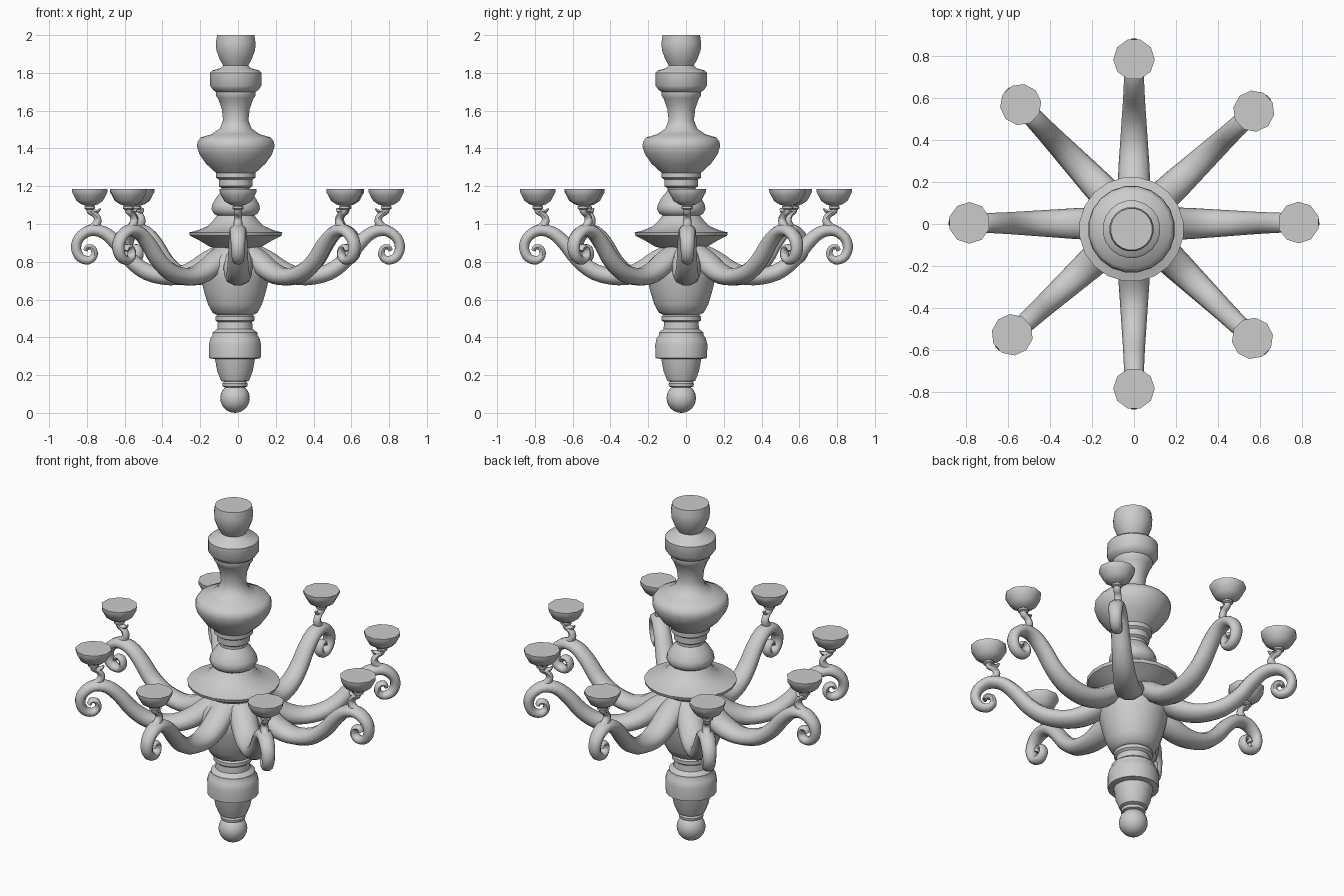
import bpy, bmesh, math
from mathutils import Vector, Matrix

if "Cube" in bpy.data.objects:
    bpy.data.objects.remove(bpy.data.objects["Cube"])


def finish(bm, name, angle=40):
    bmesh.ops.recalc_face_normals(bm, faces=bm.faces[:])
    me = bpy.data.meshes.new(name)
    bm.to_mesh(me)
    bm.free()
    ob = bpy.data.objects.new(name, me)
    bpy.context.collection.objects.link(ob)
    bpy.ops.object.select_all(action='DESELECT')
    bpy.context.view_layer.objects.active = ob
    ob.select_set(True)
    bpy.ops.object.shade_smooth_by_angle(angle=math.radians(angle))
    return ob


def skin(bm, rings):
    """Bridge a list of closed vertex rings and cap both ends."""
    n = len(rings[0])
    loops = [[bm.verts.new(p) for p in ring] for ring in rings]
    for a, b in zip(loops, loops[1:]):
        for i in range(n):
            j = (i + 1) % n
            bm.faces.new((a[i], a[j], b[j], b[i]))
    bm.faces.new(loops[0][::-1])
    bm.faces.new(loops[-1])


def lathe(bm, profile, sides, cx=0, cy=0):
    turn = [2 * math.pi * (i + .5) / sides for i in range(sides)]
    skin(bm, [[Vector((cx + r * math.cos(t), cy + r * math.sin(t), z)) for t in turn]
              for r, z in profile])


def spline(pts, steps):
    """Catmull-Rom through points of any dimension."""
    ext = [pts[0]] + pts + [pts[-1]]
    out = []
    for k in range(1, len(ext) - 2):
        for s in range(steps):
            t = s / steps
            out.append([.5 * (2 * b + (c - a) * t + (2 * a - 5 * b + 4 * c - d) * t * t
                              + (3 * b - a - 3 * c + d) * t ** 3)
                        for a, b, c, d in zip(*ext[k - 1:k + 3])])
    return out + [list(pts[-1])]


def sweep(bm, stations, sides=10, steps=3):
    """Sweep an ellipse along (r, z, half width, half thickness) in the xz plane."""
    st = spline(stations, steps)
    rings = []
    for i, (r, z, w, h) in enumerate(st):
        a, b = st[max(i - 1, 0)], st[min(i + 1, len(st) - 1)]
        tan = Vector((b[0] - a[0], 0, b[1] - a[1])).normalized()
        nor = Vector((-tan.z, 0, tan.x))
        rings.append([Vector((r, 0, z)) + nor * h * math.sin(t) + Vector((0, w * math.cos(t), 0))
                      for t in (2 * math.pi * k / sides for k in range(sides))])
    skin(bm, rings)


# Turned central column, set slightly off the arm centre
CX, CY = -.012, -.025
upper = [(.06, .86), (.14, .88), (.19, .91), (.245, .938), (.25, .955), (.20, .968), (.15, .99),
         (.12, 1.02), (.10, 1.045), (.118, 1.055), (.13, 1.08), (.125, 1.105), (.105, 1.14),
         (.075, 1.175), (.075, 1.19), (.09, 1.20), (.09, 1.235), (.105, 1.245), (.105, 1.27),
         (.16, 1.32), (.195, 1.37), (.208, 1.41), (.205, 1.435), (.188, 1.458), (.13, 1.475),
         (.085, 1.505), (.068, 1.55), (.075, 1.61), (.095, 1.665), (.107, 1.68), (.107, 1.70),
         (.122, 1.71), (.138, 1.733), (.138, 1.80), (.125, 1.813), (.08, 1.825), (.067, 1.84),
         (.085, 1.87), (.104, 1.92), (.106, 1.96), (.10, 2.0)]
bm = bmesh.new()
lathe(bm, upper, 20, CX, CY)
finish(bm, "upper_column")

lower = [(.09, .135), (.066, .14), (.068, .155), (.06, .165), (.075, .17), (.095, .22),
         (.107, .285), (.138, .29), (.14, .36), (.132, .395), (.12, .41), (.12, .425),
         (.095, .445), (.092, .48), (.105, .49), (.105, .51), (.095, .518), (.12, .53),
         (.145, .575), (.165, .64), (.182, .71), (.19, .765), (.175, .81), (.12, .87), (.06, .92)]
lower[0] = (.05, .135)
bm = bmesh.new()
lathe(bm, lower, 20, CX - .004, CY)
finish(bm, "lower_column")

# Ball finial
bm = bmesh.new()
bmesh.ops.create_uvsphere(bm, u_segments=20, v_segments=12, radius=.078,
                          matrix=Matrix.Translation((CX - .004, CY, .078)))
finish(bm, "ball_finial")

# Scrolled arm: broad root under the plate, dip, rise, then a curl
ARM = [(.06, .87, .06, .04), (.15, .81, .075, .055), (.25, .745, .075, .055),
       (.36, .72, .068, .047), (.48, .745, .06, .046), (.57, .81, .054, .043),
       (.64, .895, .05, .04), (.71, .955, .047, .035), (.785, .965, .044, .031),
       (.842, .925, .04, .029), (.857, .87, .036, .028), (.835, .822, .033, .026),
       (.79, .808, .03, .023), (.76, .835, .028, .019), (.768, .872, .026, .016),
       (.797, .878, .024, .014), (.808, .858, .022, .012)]
# Curved stem with a small leaf tip
STEM = [(.80, .965, .03, .024), (.76, .985, .025, .024), (.742, 1.02, .022, .02),
        (.757, 1.05, .02, .017), (.782, 1.066, .02, .018), (.785, 1.09, .022, .02)]
LEAF = [(.775, 1.068, .018, .012), (.745, 1.066, .016, .011), (.728, 1.082, .006, .005)]
# Candle cup with flat top and collar
CUP = [(.018, 1.075), (.03, 1.082), (.03, 1.092), (.022, 1.097), (.045, 1.104), (.073, 1.122),
       (.088, 1.15), (.098, 1.168), (.099, 1.186)]

ANGLES = [0.5, 43.3, 90, 133.5, 179.6, 222.3, 270, 316]
for n, deg in enumerate(ANGLES, 1):
    rot = Matrix.Rotation(math.radians(deg), 4, 'Z')
    bm = bmesh.new()
    sweep(bm, ARM)
    finish(bm, f"arm_{n}", 50).matrix_world = rot
    bm = bmesh.new()
    sweep(bm, STEM, 8)
    sweep(bm, LEAF, 6)
    finish(bm, f"cup_stem_{n}", 50).matrix_world = rot
    bm = bmesh.new()
    lathe(bm, CUP, 10, .785)
    finish(bm, f"candle_cup_{n}").matrix_world = rot
